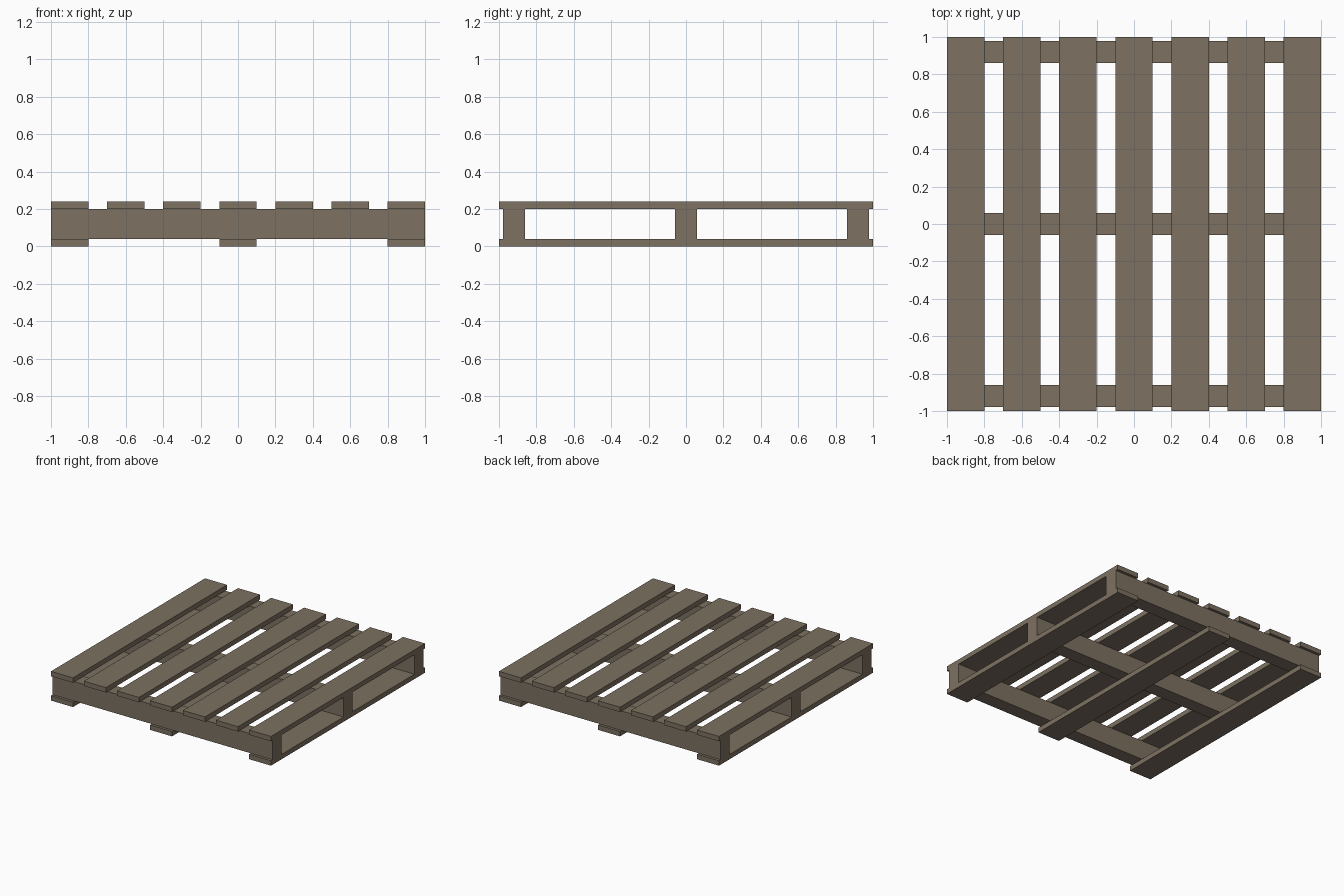
import bpy

if "Cube" in bpy.data.objects:
    bpy.data.objects.remove(bpy.data.objects["Cube"])

wood = bpy.data.materials.new("weathered_wood")
wood.diffuse_color = (0.205, 0.164, 0.121, 1)
wood.use_nodes = True
wood.node_tree.nodes["Principled BSDF"].inputs["Base Color"].default_value = wood.diffuse_color


def board(name, center, size):
    """Axis-aligned plank with its size baked into the mesh."""
    bpy.ops.mesh.primitive_cube_add(size=1, location=center)
    obj = bpy.context.object
    obj.name = name
    obj.scale = size
    bpy.ops.object.transform_apply(location=False, rotation=False, scale=True)
    obj.data.materials.append(wood)
    return obj


# Seven deck boards on top
for i in range(7):
    board(f"top_board_{i + 1}", (-0.9 + 0.3 * i, 0, 0.22), (0.2, 2, 0.04))

# Three stringers running left to right, outer ones slightly inset
for name, y in (("front", -0.92), ("middle", 0), ("back", 0.92)):
    board(f"{name}_stringer", (0, y, 0.12), (2, 0.116, 0.16))

# Three runners underneath
for name, x in (("left", -0.9), ("center", 0), ("right", 0.9)):
    board(f"{name}_bottom_board", (x, 0, 0.02), (0.2, 2, 0.04))
